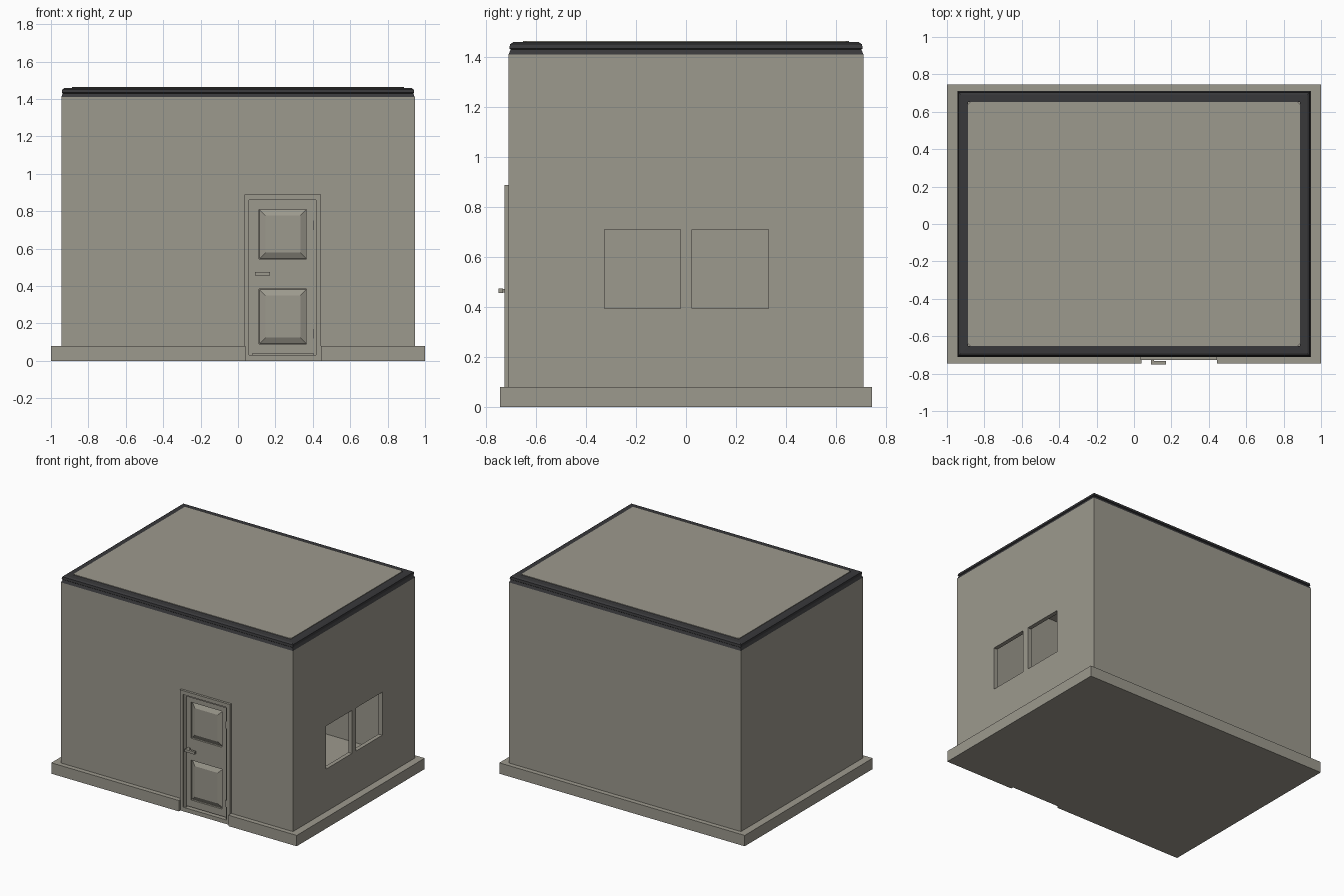
import bpy, bmesh

if "Cube" in bpy.data.objects:
    bpy.data.objects.remove(bpy.data.objects["Cube"])

def material(name, col):
    m = bpy.data.materials.new(name)
    m.diffuse_color = (*col, 1)
    m.use_nodes = True
    m.node_tree.nodes["Principled BSDF"].inputs["Base Color"].default_value = m.diffuse_color
    return m

STONE = material("warm grey plaster", (0.335, 0.32, 0.27))
DARK = material("charcoal trim", (0.04, 0.04, 0.043))

def finish(name, bm, mat):
    bmesh.ops.recalc_face_normals(bm, faces=bm.faces)
    me = bpy.data.meshes.new(name)
    bm.to_mesh(me)
    bm.free()
    me.materials.append(mat)
    ob = bpy.data.objects.new(name, me)
    bpy.context.collection.objects.link(ob)
    return ob

def box(name, x0, x1, y0, y1, z0, z1, mat=STONE):
    bm = bmesh.new()
    bmesh.ops.create_cube(bm, size=1)
    for v in bm.verts:
        v.co = ((x0, x1)[v.co.x > 0], (y0, y1)[v.co.y > 0], (z0, z1)[v.co.z > 0])
    return finish(name, bm, mat)

def cut(target, *dims):
    """Subtract a box from the target and remove the cutter."""
    c = box("cutter", *dims)
    c.hide_render = True
    m = target.modifiers.new("cut", 'BOOLEAN')
    m.operation, m.solver, m.object = 'DIFFERENCE', 'EXACT', c
    bpy.context.view_layer.objects.active = target
    bpy.ops.object.modifier_apply(modifier=m.name)
    bpy.data.objects.remove(c)

def lofted(name, loops, mat, cap=False):
    """Skin a list of point loops; optionally cap the last one."""
    bm = bmesh.new()
    rings = [[bm.verts.new(p) for p in lp] for lp in loops]
    n = len(rings[0])
    for a, b in zip(rings, rings[1:]):
        for i in range(n):
            j = (i + 1) % n
            bm.faces.new((a[i], a[j], b[j], b[i]))
    if cap:
        bm.faces.new(rings[-1])
        bm.faces.new(rings[0][::-1])
    return finish(name, bm, mat)

WX, WY = 0.945, 0.71      # outer wall half sizes
TH = 0.03                 # wall thickness
DX0, DX1 = 0.04, 0.443    # door frame sides

# Plinth with a notch for the doorway
plinth = box("plinth", -1, 1, -0.745, 0.745, 0, 0.08)
cut(plinth, DX0, DX1, -0.8, -0.68, -0.1, 0.2)

# Hollow walls with ceiling, two windows and a doorway
walls = box("walls", -WX, WX, -WY, WY, 0.08, 1.41)
cut(walls, -WX + TH, WX - TH, -WY + TH, WY - TH, 0.0, 1.38)
for y0, y1 in ((-0.327, -0.023), (0.025, 0.33)):
    cut(walls, 0.85, 1.0, y0, y1, 0.393, 0.71)
cut(walls, DX0 + 0.01, DX1 - 0.01, -0.8, -0.6, 0.0, 0.875)

# Dark moulded roof edge: (inset from wall, height)
profile = [(0.0, 1.41), (0.008, 1.43), (0.003, 1.434), (0.006, 1.451),
           (0.018, 1.459), (0.058, 1.46)]
def rect(d, z):
    x, y = WX - d, WY - d
    return [(-x, -y, z), (x, -y, z), (x, y, z), (-x, y, z)]
lofted("roof_edge_trim", [rect(d, z) for d, z in profile], DARK)

# Roof panel with small clipped corners
def clipped(x, y, c, z):
    return [(-x + c, -y, z), (x - c, -y, z), (x, -y + c, z), (x, y - c, z),
            (x - c, y, z), (-x + c, y, z), (-x, y - c, z), (-x, -y + c, z)]
lofted("roof_panel", [clipped(0.887, 0.652, 0.012, z) for z in (1.41, 1.464)], STONE, True)

# Door frame
frame = box("door_frame", DX0 - 0.005, DX1, -0.727, -0.68, 0.0, 0.888)
cut(frame, 0.06, 0.417, -0.8, -0.6, 0.03, 0.86)
box("door_stop", 0.06, 0.078, -0.716, -0.68, 0.03, 0.86)
box("door_stop_top", 0.078, 0.417, -0.716, -0.68, 0.847, 0.86)
box("door_stop_side", 0.404, 0.417, -0.716, -0.68, 0.03, 0.847)

# Door leaf with recesses and raised bevelled panels
leaf = box("door_leaf", 0.078, 0.404, -0.708, -0.68, 0.038, 0.847)
def door_rect(x0, x1, z0, z1, y):
    return [(x0, y, z0), (x1, y, z0), (x1, y, z1), (x0, y, z1)]
for name, z0, z1 in (("upper_door_panel", 0.545, 0.81), ("lower_door_panel", 0.09, 0.383)):
    cut(leaf, 0.113, 0.367, -0.8, -0.694, z0, z1)
    lofted(name, [door_rect(0.113, 0.367, z0, z1, -0.69),
                  door_rect(0.117, 0.363, z0 + 0.004, z1 - 0.004, -0.696),
                  door_rect(0.147, 0.333, z0 + 0.034, z1 - 0.034, -0.712)], STONE, True)

# Handles on both sides of the door
for side, y0, y1, s0, s1 in (("outer", -0.75, -0.733, -0.733, -0.705),
                             ("inner", -0.657, -0.64, -0.682, -0.657)):
    box(side + "_handle", 0.09, 0.172, y0, y1, 0.455, 0.474)
    box(side + "_handle_stem", 0.09, 0.107, s0, s1, 0.457, 0.472)

# Hinges
for z in (0.12, 0.7):
    box("hinge", 0.404, 0.414, -0.72, -0.7, z, z + 0.05)
